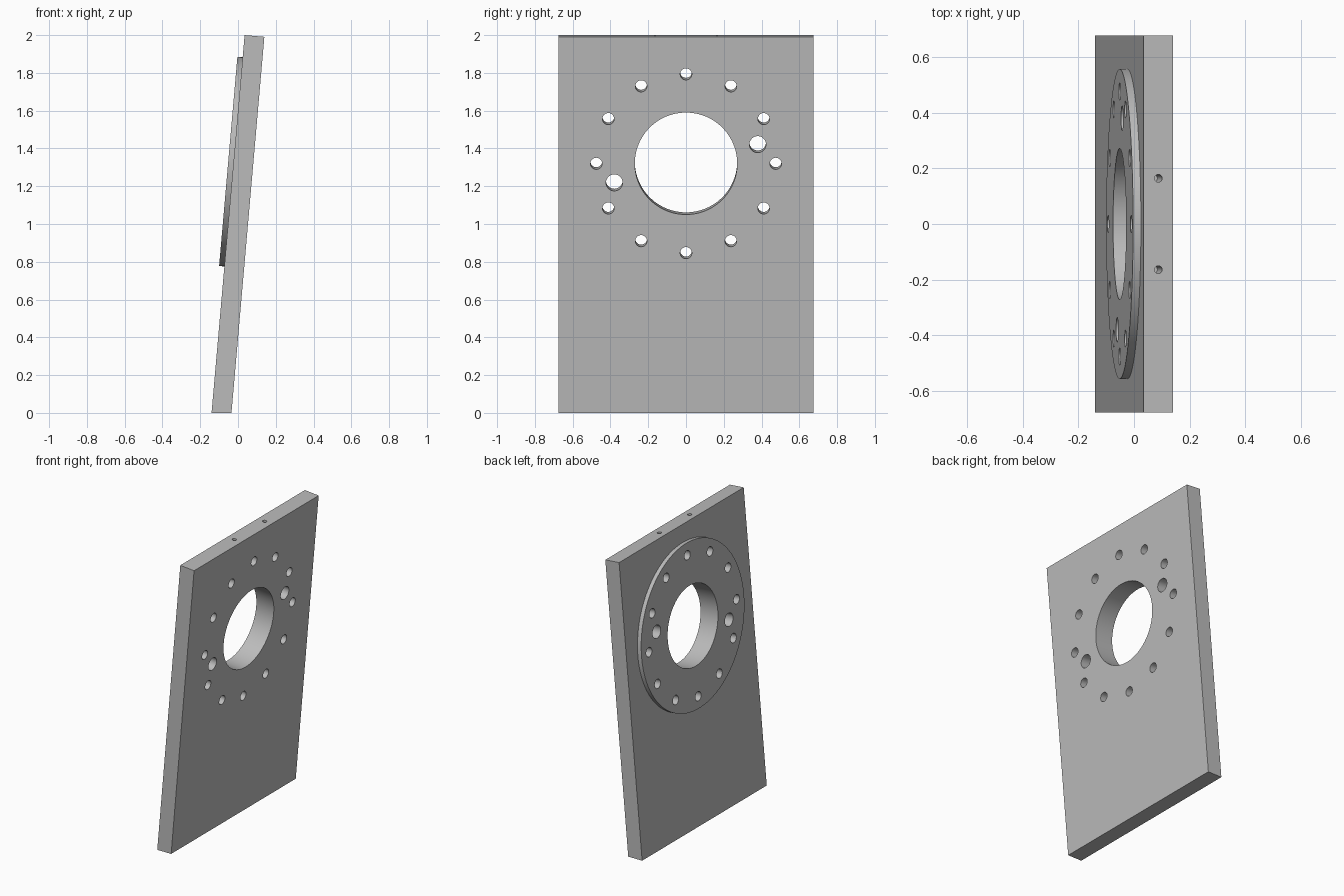
import bpy, bmesh
from math import radians, tan, cos, sin, pi
from mathutils import Matrix

cube = bpy.data.objects.get("Cube")
if cube:
    bpy.data.objects.remove(cube, do_unlink=True)

TILT = radians(5)
THICK = 0.105        # plate thickness
HALF_W = 0.676       # half width along y
LEFT_X = -0.14       # left bottom edge
RAISE = 0.028        # flange height above the plate

grey = bpy.data.materials.new("plain grey")
grey.use_nodes = True
colour = (0.5, 0.5, 0.5, 1)
grey.diffuse_color = colour
grey.node_tree.nodes["Principled BSDF"].inputs["Base Color"].default_value = colour

# Frame on the plain face of the plate, at the centre of the bore
bore_z = 1.32
bore_x = LEFT_X + THICK / cos(TILT) + bore_z * tan(TILT)
frame = Matrix.Translation((bore_x, 0, bore_z)) @ Matrix.Rotation(TILT, 4, 'Y')


def finish(bm, name):
    bmesh.ops.recalc_face_normals(bm, faces=bm.faces)
    mesh = bpy.data.meshes.new(name)
    bm.to_mesh(mesh)
    bm.free()
    mesh.materials.append(grey)
    obj = bpy.data.objects.new(name, mesh)
    bpy.context.collection.objects.link(obj)
    return obj


def add_rod(bm, radius, x0, x1, y=0, z=0, sides=32):
    """Cylinder across the plate, from x0 to x1 in the tilted frame."""
    m = frame @ Matrix.Translation(((x0 + x1) / 2, y, z)) @ Matrix.Rotation(pi / 2, 4, 'Y')
    bmesh.ops.create_cone(bm, cap_ends=True, segments=sides, radius1=radius,
                          radius2=radius, depth=x1 - x0, matrix=m)


# Leaning plate with its foot cut level
bm = bmesh.new()
top_x = LEFT_X + 2 * tan(TILT)
profile = [(LEFT_X, 0), (LEFT_X + THICK / cos(TILT), 0),
           (top_x + THICK * cos(TILT), 2 - THICK * sin(TILT)), (top_x, 2)]
face = bm.faces.new([bm.verts.new((x, -HALF_W, z)) for x, z in profile])
side = bmesh.ops.extrude_face_region(bm, geom=[face])["geom"]
bmesh.ops.translate(bm, vec=(0, 2 * HALF_W, 0),
                    verts=[v for v in side if isinstance(v, bmesh.types.BMVert)])
plate = finish(bm, "mounting_plate")

# Raised round flange
bm = bmesh.new()
add_rod(bm, 0.556, -THICK - RAISE, -THICK + 0.02, sides=128)
flange = finish(bm, "flange_boss")

# Bore, bolt circle and two dowel holes
bm = bmesh.new()
add_rod(bm, 0.271, -0.3, 0.2, sides=96)
for i in range(12):
    a = i * pi / 6
    add_rod(bm, 0.031, -0.3, 0.2, 0.475 * cos(a), 0.475 * sin(a))
for a in (radians(15), radians(195)):
    add_rod(bm, 0.044, -0.3, 0.2, 0.393 * cos(a), 0.393 * sin(a))
holes = finish(bm, "hole_cutter")

# Two blind holes in the top edge
bm = bmesh.new()
top_edge = (2 - bore_z) / cos(TILT) - THICK * tan(TILT)
for y in (-0.164, 0.164):
    m = frame @ Matrix.Translation((-THICK / 2, y, top_edge))
    bmesh.ops.create_cone(bm, cap_ends=True, segments=24, radius1=0.014,
                          radius2=0.014, depth=0.4, matrix=m)
top_holes = finish(bm, "top_hole_cutter")

# Combine into one solid and drop the helpers
bpy.ops.object.select_all(action='DESELECT')
plate.select_set(True)
bpy.context.view_layer.objects.active = plate
for helper, operation in ((flange, 'UNION'), (holes, 'DIFFERENCE'), (top_holes, 'DIFFERENCE')):
    helper.hide_render = True
    mod = plate.modifiers.new(helper.name, 'BOOLEAN')
    mod.operation = operation
    mod.solver = 'EXACT'
    mod.object = helper
    bpy.ops.object.modifier_apply(modifier=mod.name)
    bpy.data.objects.remove(helper, do_unlink=True)

bpy.ops.object.shade_smooth_by_angle(angle=radians(30))
